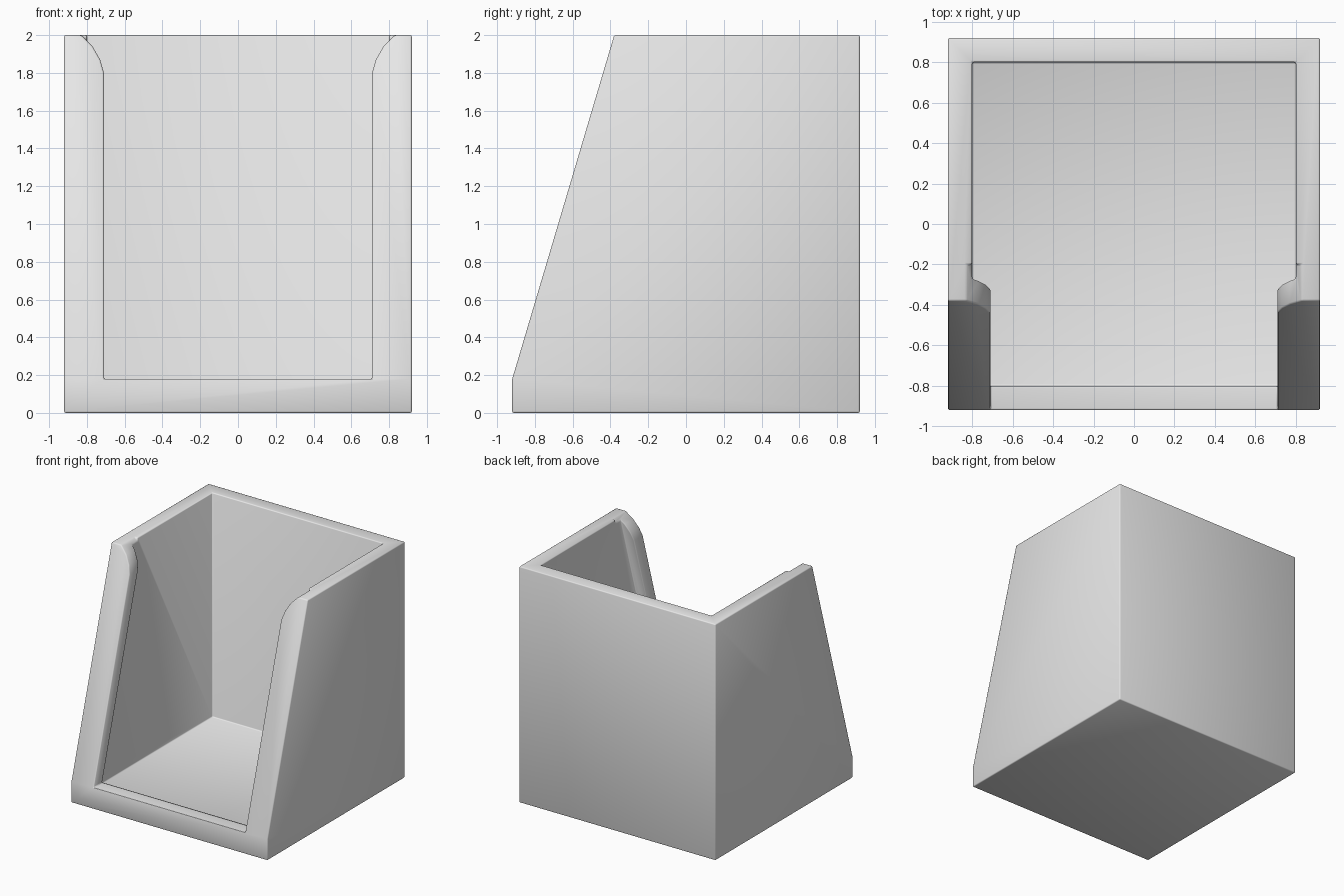
import bpy, bmesh
from mathutils import Vector

cube = bpy.data.objects.get("Cube")
if cube:
    bpy.data.objects.remove(cube, do_unlink=True)

grey = bpy.data.materials.new("light grey plastic")
grey.use_nodes = True
colour = (0.8, 0.8, 0.8, 1)
grey.diffuse_color = colour
grey.node_tree.nodes["Principled BSDF"].inputs["Base Color"].default_value = colour


def prism(name, points, sweep):
    """Close a flat outline and extrude it along the sweep vector."""
    bm = bmesh.new()
    face = bm.faces.new([bm.verts.new(p) for p in points])
    out = bmesh.ops.extrude_face_region(bm, geom=[face])
    moved = [v for v in out["geom"] if isinstance(v, bmesh.types.BMVert)]
    bmesh.ops.translate(bm, verts=moved, vec=Vector(sweep))
    bmesh.ops.recalc_face_normals(bm, faces=bm.faces)
    mesh = bpy.data.meshes.new(name)
    bm.to_mesh(mesh)
    bm.free()
    mesh.materials.append(grey)
    obj = bpy.data.objects.new(name, mesh)
    bpy.context.collection.objects.link(obj)
    return obj


HALF, WALL, FLOOR, LIP, TOP = 0.92, 0.12, 0.1, 0.18, 2.0
FRONT_TOP = -0.38
slope = (FRONT_TOP + HALF) / (TOP - LIP)

# Outer body: side outline with a sloping front
body = prism("open_front_box",
             [(-HALF, y, z) for y, z in [(-HALF, 0), (HALF, 0), (HALF, TOP),
                                         (FRONT_TOP, TOP), (-HALF, LIP)]],
             (2 * HALF, 0, 0))

# Hollow interior, parallel to the sloping front
inner, over = HALF - WALL, 0.3
cavity = prism("cavity_cutter",
               [(-inner, y, z) for y, z in [(-inner, FLOOR), (inner, FLOOR), (inner, TOP + over),
                                            (FRONT_TOP + WALL + slope * over, TOP + over),
                                            (-inner, LIP)]],
               (2 * inner, 0, 0))

# Front opening, flaring outward at the top of the side flanges
half_outline = [(0.71, LIP), (0.71, 1.8), (0.73, 1.87), (0.77, 1.94), (0.83, TOP), (0.83, TOP + over)]
outline = half_outline + [(-x, z) for x, z in reversed(half_outline)]
opening = prism("opening_cutter", [(x, -1.2, z) for x, z in outline], (0, 1.0, 0))

# Cut the body, then round every sharp edge
bpy.context.view_layer.objects.active = body
for cutter in (cavity, opening):
    cutter.hide_render = True
    cut = body.modifiers.new("cut", "BOOLEAN")
    cut.operation, cut.solver, cut.object = "DIFFERENCE", "EXACT", cutter
    bpy.ops.object.modifier_apply(modifier=cut.name)
    bpy.data.objects.remove(cutter, do_unlink=True)

bevel = body.modifiers.new("rounded_edges", "BEVEL")
bevel.width, bevel.segments = 0.03, 2
bevel.limit_method, bevel.angle_limit = "ANGLE", 0.6
bpy.ops.object.modifier_apply(modifier=bevel.name)

for poly in body.data.polygons:
    poly.use_smooth = True
